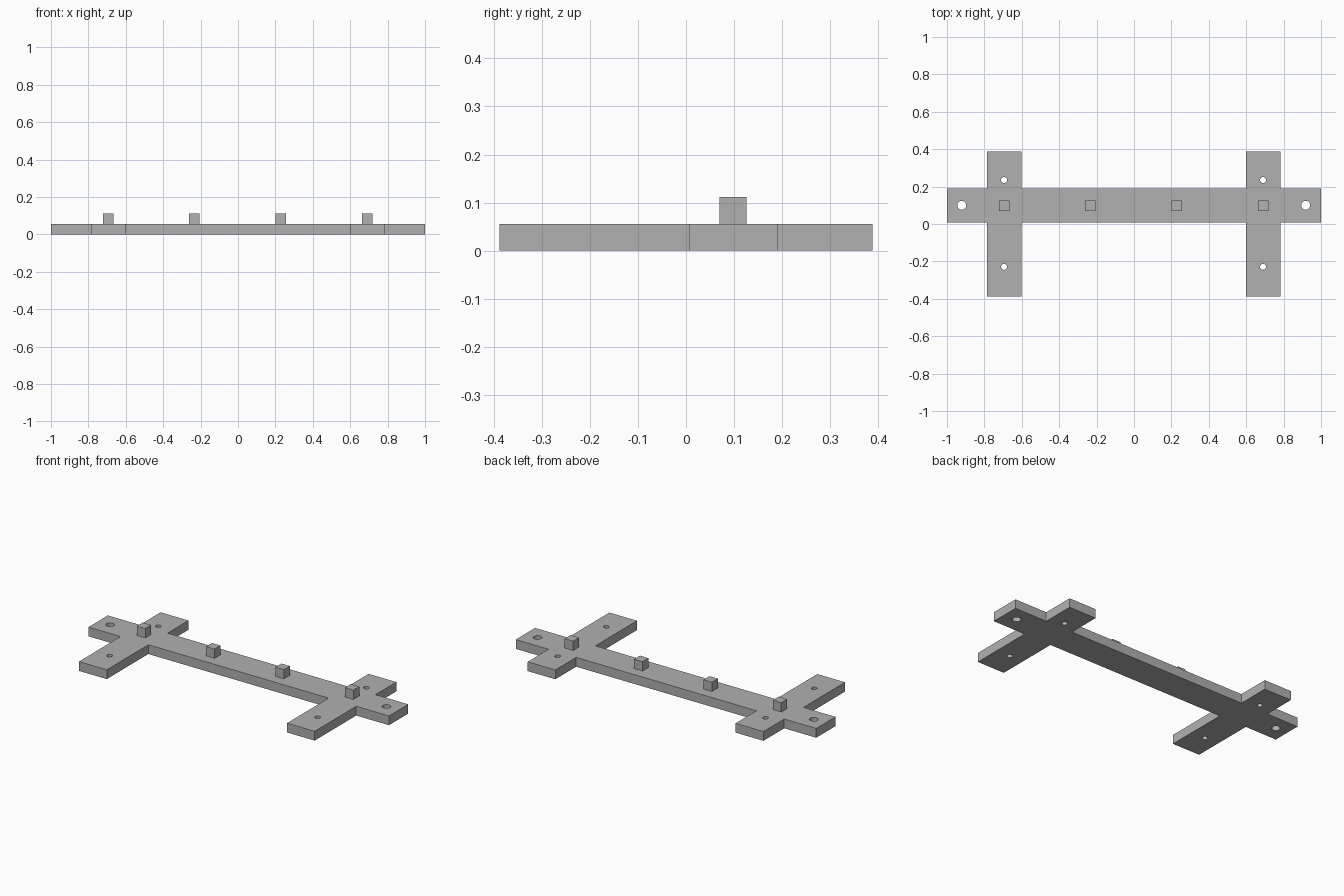
import bpy
import bmesh
from mathutils import Matrix, Vector

cube = bpy.data.objects.get("Cube")
if cube:
    bpy.data.objects.remove(cube, do_unlink=True)

THICK = 0.056
BAR_Y = (0.007, 0.19)
ARM_Y = 0.388
ARMS = ((-0.787, -0.602), (0.598, 0.782))
PEG_X = (-0.694, -0.233, 0.229, 0.691)
MID_Y = 0.098

grey = bpy.data.materials.new("plain_grey")
grey.use_nodes = True
colour = (0.44, 0.44, 0.44, 1)
grey.diffuse_color = colour
grey.node_tree.nodes["Principled BSDF"].inputs["Base Color"].default_value = colour


def finish(name, bm):
    """Turn a bmesh into a named, coloured object."""
    bmesh.ops.recalc_face_normals(bm, faces=bm.faces)
    mesh = bpy.data.meshes.new(name)
    bm.to_mesh(mesh)
    bm.free()
    mesh.materials.append(grey)
    obj = bpy.data.objects.new(name, mesh)
    bpy.context.scene.collection.objects.link(obj)
    return obj


# Base plate: one long bar crossed by two arms, extruded from its outline
low, high = BAR_Y
front_edge = [(-1, low)]
for a, b in ARMS:
    front_edge += [(a, low), (a, -ARM_Y), (b, -ARM_Y), (b, low)]
front_edge.append((1, low))
back_edge = [(x, high if y == low else ARM_Y) for x, y in reversed(front_edge)]
bm = bmesh.new()
outline = bm.faces.new([bm.verts.new((x, y, 0)) for x, y in front_edge + back_edge])
top = bmesh.ops.extrude_face_region(bm, geom=[outline])["geom"]
bmesh.ops.translate(bm, vec=(0, 0, THICK),
                    verts=[v for v in top if isinstance(v, bmesh.types.BMVert)])
plate = finish("base_plate", bm)

# Screw holes: a large one at each bar end, two small ones in each arm
holes = [(-0.921, 0.1, 0.024), (0.918, 0.1, 0.024)]
for a, b in ARMS:
    holes += [((a + b) / 2, y, 0.016) for y in (-0.229, 0.235)]
bm = bmesh.new()
for x, y, radius in holes:
    bmesh.ops.create_cone(bm, cap_ends=True, segments=32, radius1=radius, radius2=radius,
                          depth=THICK * 3, matrix=Matrix.Translation((x, y, THICK / 2)))
cutter = finish("hole_cutter", bm)
cutter.hide_render = True
cutter.hide_viewport = True
cut = plate.modifiers.new("screw_holes", "BOOLEAN")
cut.operation = "DIFFERENCE"
cut.solver = "EXACT"
cut.object = cutter

# Apply the cut and discard the cutter
bpy.context.view_layer.update()
evaluated = plate.evaluated_get(bpy.context.evaluated_depsgraph_get())
cut_mesh = bpy.data.meshes.new_from_object(evaluated)
plate.modifiers.clear()
plate.data = cut_mesh
bpy.data.objects.remove(cutter, do_unlink=True)

# Pegs: a row of small cubes standing on the bar
for i, x in enumerate(PEG_X):
    bm = bmesh.new()
    centre = Vector((x, MID_Y, THICK * 1.5))
    bmesh.ops.create_cube(bm, size=THICK, matrix=Matrix.Translation(centre))
    finish(f"peg_{i + 1}", bm)
